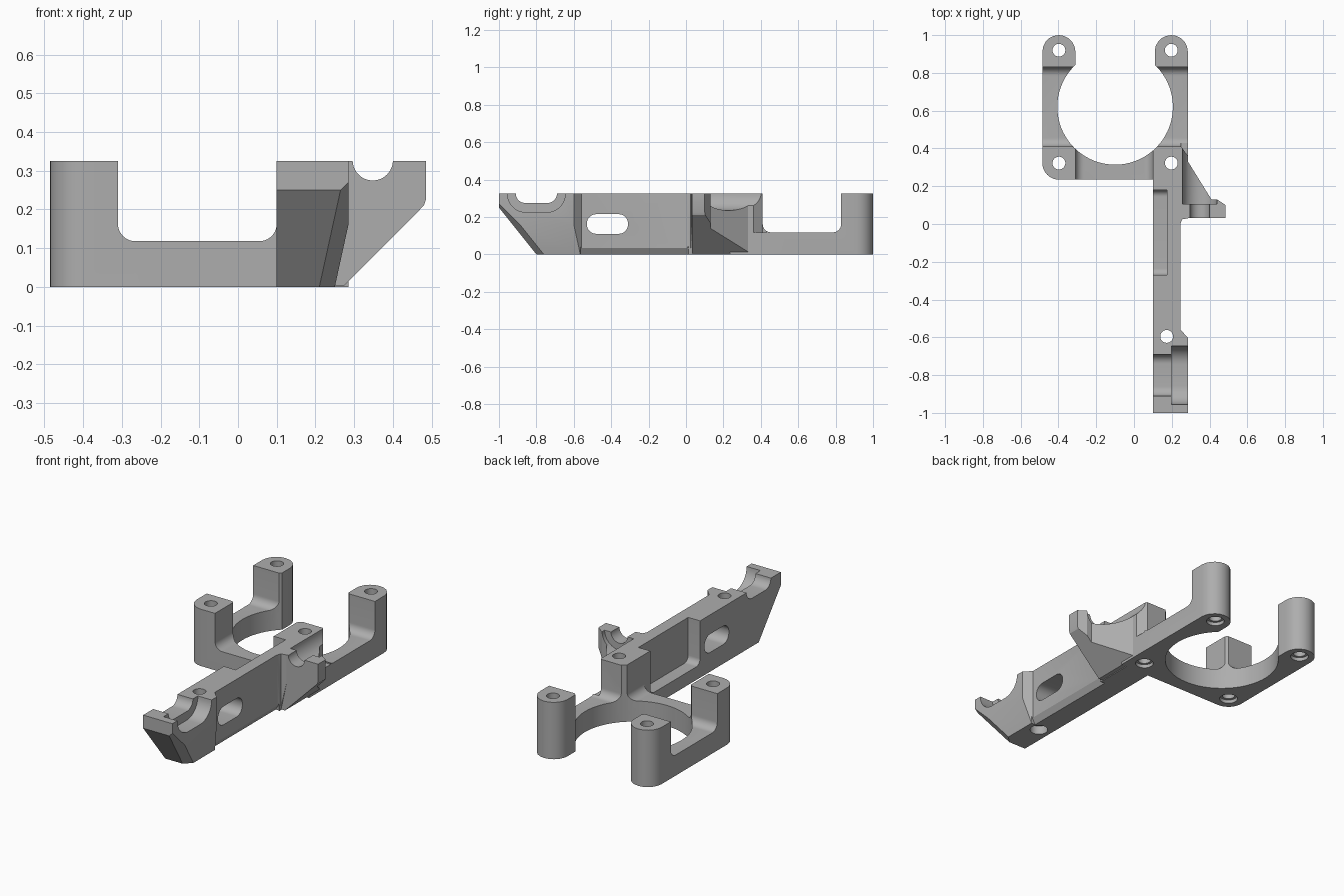
import bpy, bmesh
from math import sin, cos, pi, radians
from mathutils import Vector

cube = bpy.data.objects.get("Cube")
if cube:
    bpy.data.objects.remove(cube)

TOP = 0.325
grey = bpy.data.materials.new("plain grey")
grey.use_nodes = True
colour = (0.42, 0.42, 0.42, 1)
grey.diffuse_color = colour
grey.node_tree.nodes["Principled BSDF"].inputs["Base Color"].default_value = colour


def prism(name, points, axis, a, b):
    """Extrude a 2D outline along an axis from a to b."""
    place = {"x": lambda u, v, w: (w, u, v),
             "y": lambda u, v, w: (u, w, v),
             "z": lambda u, v, w: (u, v, w)}[axis]
    bm = bmesh.new()
    low = [bm.verts.new(place(u, v, a)) for u, v in points]
    high = [bm.verts.new(place(u, v, b)) for u, v in points]
    bm.faces.new(low)
    bm.faces.new(high)
    n = len(points)
    for i in range(n):
        j = (i + 1) % n
        bm.faces.new((low[i], low[j], high[j], high[i]))
    bmesh.ops.recalc_face_normals(bm, faces=bm.faces)
    mesh = bpy.data.meshes.new(name)
    bm.to_mesh(mesh)
    bm.free()
    mesh.materials.append(grey)
    obj = bpy.data.objects.new(name, mesh)
    bpy.context.collection.objects.link(obj)
    return obj


def arc(u, v, r, start, end, steps=10):
    angles = [radians(start + (end - start) * i / steps) for i in range(steps + 1)]
    return [(u + r * cos(t), v + r * sin(t)) for t in angles]


def circle(u, v, r, n=48):
    return arc(u, v, r, 0, 360 - 360 / n, n - 1)


def rounded(u0, u1, v0, v1, r):
    return (arc(u1 - r, v1 - r, r, 0, 90) + arc(u0 + r, v1 - r, r, 90, 180)
            + arc(u0 + r, v0 + r, r, 180, 270) + arc(u1 - r, v0 + r, r, 270, 360))


def combine(target, tool, operation="DIFFERENCE"):
    mod = target.modifiers.new("combine", "BOOLEAN")
    mod.operation = operation
    mod.solver = "EXACT"
    mod.object = tool
    bpy.context.view_layer.objects.active = target
    bpy.ops.object.modifier_apply(modifier=mod.name)
    bpy.data.objects.remove(tool)


def slice_off(obj, p1, p2, p3, outside):
    """Cut the object by a plane and cap it, removing the outside."""
    p1, p2, p3 = Vector(p1), Vector(p2), Vector(p3)
    normal = (p2 - p1).cross(p3 - p1).normalized()
    if normal.dot(Vector(outside)) < 0:
        normal = -normal
    bm = bmesh.new()
    bm.from_mesh(obj.data)
    cut = bmesh.ops.bisect_plane(bm, geom=bm.verts[:] + bm.edges[:] + bm.faces[:],
                                 plane_co=p1, plane_no=normal, clear_outer=True)
    edges = [e for e in cut["geom_cut"] if isinstance(e, bmesh.types.BMEdge)]
    bmesh.ops.holes_fill(bm, edges=edges, sides=0)
    bmesh.ops.recalc_face_normals(bm, faces=bm.faces)
    bm.to_mesh(obj.data)
    bm.free()


# Arm with its slanted nose
body = prism("mount_body", [(0.1, -1), (0.285, -1), (0.285, -0.6), (0.245, -0.56),
                            (0.245, 0), (0.255, 0.025), (0.285, 0.03), (0.285, 0.36),
                            (0.25, 0.41), (0.1, 0.41)], "z", 0, TOP)
slice_off(body, (0.1, -1, 0.25), (0.1, -0.8, 0), (0.2, -0.8, 0), (0, -1, -1))
slice_off(body, (0.285, -0.99, 0.26), (0.21, -0.8, 0), (0.25, -0.76, 0), (1, -1, 0))
slice_off(body, (0.285, 0, 0.16), (0.25, 0, 0), (0.25, -1, 0), (1, 0, -1))
combine(body, prism("edge_cutter", [(0.222, -0.003), (0.25, -0.003), (0.25, 0.042)],
                    "y", -0.565, 0.02))

# Open ring base with four posts
r = 0.0875
ring = prism("ring", arc(-0.3975, 0.3225, r, 270, 180) + arc(-0.3975, 0.9125, r, 180, 0)
             + [(-0.31, 0.6), (0.11, 0.6)] + arc(0.1975, 0.9125, r, 180, 0)
             + [(0.285, 0.235)], "z", 0, TOP)
combine(ring, prism("side_gap", rounded(0.41, 0.83, 0.118, 0.6, 0.045), "x", -1, 1))
combine(ring, prism("front_gap", rounded(-0.31, 0.1, 0.118, 0.6, 0.045), "y", 0, 1.1))
# Post above the gusset belongs to the arm, so trim it to the same corner
combine(ring, prism("corner_trim", [(0.285, 0.36), (0.25, 0.41), (0.25, 0.43), (0.3, 0.43),
                                    (0.3, 0.36)], "z", 0.118, 0.4))
combine(body, ring, "UNION")

# Side bracket: slanted underside, tapering plan
bracket = prism("bracket", [(0.2, 0.004), (0.275, 0.004), (0.48, 0.21), (0.485, 0.225),
                            (0.485, TOP), (0.2, TOP)], "y", 0.031, 0.4)
combine(bracket, prism("bracket_plan", [(0.15, 0.02), (0.5, 0.02), (0.5, 0.09), (0.44, 0.13),
                                        (0.41, 0.13), (0.283, 0.335), (0.15, 0.335)],
                       "z", -0.1, 0.5), "INTERSECT")
combine(body, bracket, "UNION")
combine(body, prism("clamp_seat", circle(0.348, 0.327, 0.052), "y", -0.05, 0.2))
combine(body, prism("clamp_relief", circle(0.348, 0.327, 0.092), "y", 0.107, 0.5))

# Ring opening, nose cradle, slot and pocket
combine(body, prism("ring_opening", circle(-0.1, 0.62, 0.306, 72), "z", -0.1, 0.5))
combine(body, prism("cradle_inner", rounded(-0.91, -0.69, 0.275, 0.6, 0.05), "x", 0, 0.4))
combine(body, prism("cradle_outer", rounded(-0.955, -0.645, 0.225, 0.6, 0.1), "x", 0.198, 0.4))
combine(body, prism("slot", rounded(-0.53, -0.31, 0.11, 0.215, 0.05), "x", 0, 0.4))
combine(body, prism("pocket", rounded(-0.27, 0.18, 0.075, 0.6, 0.035), "x", 0, 0.175))

# Screw holes with recesses underneath
for x, y, depth in ((-0.3975, 0.92, 0.02), (0.1975, 0.92, 0.02), (-0.3975, 0.3225, 0.02),
                    (0.1975, 0.3225, 0.02), (0.173, -0.595, 0.05)):
    combine(body, prism("hole", circle(x, y, 0.034, 32), "z", -0.1, 0.5))
    combine(body, prism("recess", circle(x, y, 0.048, 32), "z", -0.1, depth))

bpy.ops.object.select_all(action="DESELECT")
body.select_set(True)
bpy.context.view_layer.objects.active = body
bpy.ops.object.shade_smooth_by_angle(angle=radians(25))
